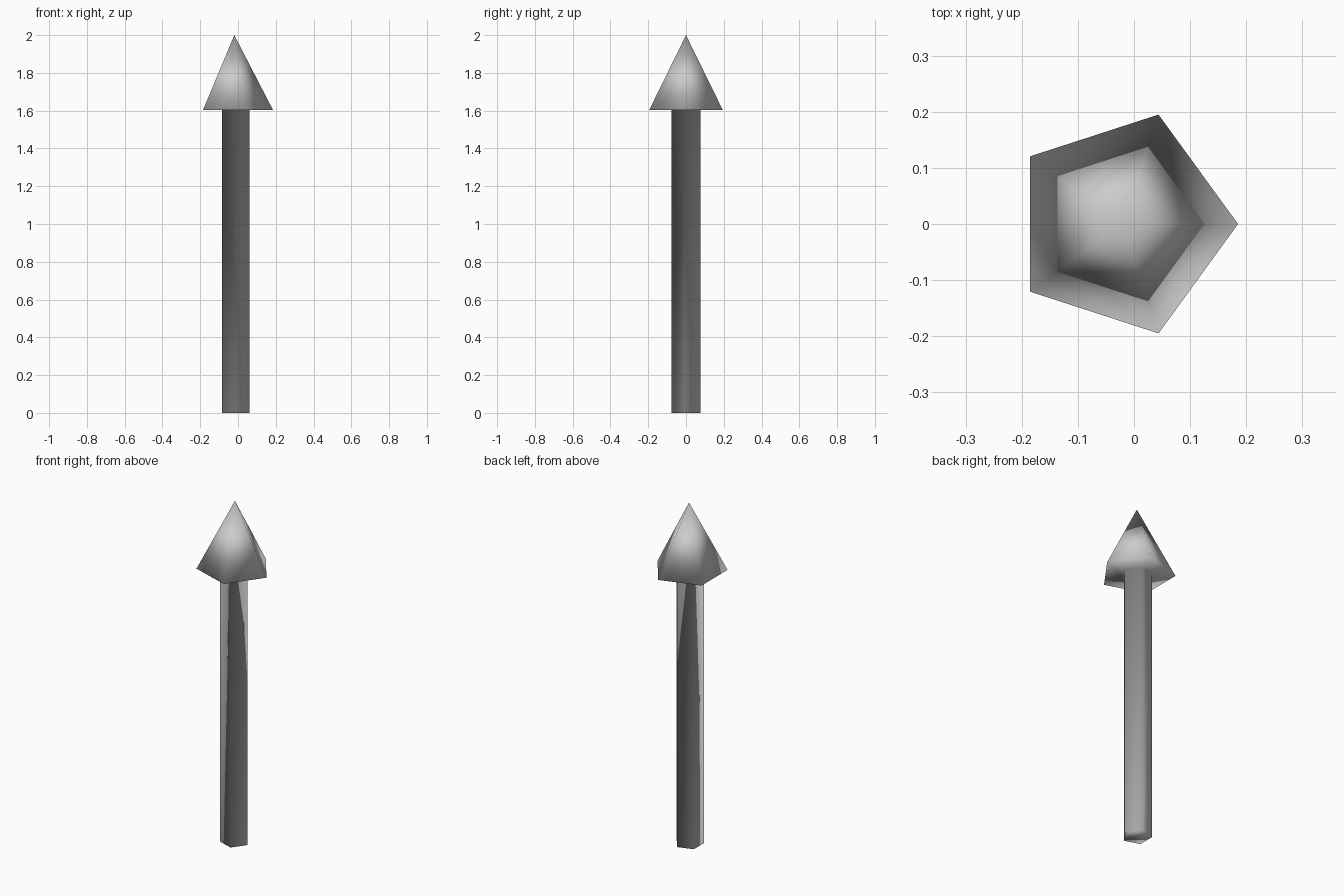
import bpy, bmesh
from math import cos, sin, pi

if "Cube" in bpy.data.objects:
    bpy.data.objects.remove(bpy.data.objects["Cube"])

SIDES = 5
CX = -0.0196  # axis offset so the pentagon's bounds are centred


def ring(bm, radius, z):
    return [bm.verts.new((CX + radius * cos(2 * pi * i / SIDES),
                          radius * sin(2 * pi * i / SIDES), z))
            for i in range(SIDES)]


def bridge(bm, low, high):
    for i in range(SIDES):
        j = (i + 1) % SIDES
        bm.faces.new((low[i], low[j], high[j], high[i]))


bm = bmesh.new()

# shaft, flaring out into the underside of the head
foot = ring(bm, 0.08, 0.0)
neck = ring(bm, 0.08, 1.603)
brim = ring(bm, 0.205, 1.603)
bm.faces.new(foot[::-1])
bridge(bm, foot, neck)
bridge(bm, neck, brim)

# pointed head
tip = bm.verts.new((CX, 0, 2.0))
for i in range(SIDES):
    bm.faces.new((brim[i], brim[(i + 1) % SIDES], tip))

bmesh.ops.recalc_face_normals(bm, faces=bm.faces)
for f in bm.faces:
    f.smooth = True

mesh = bpy.data.meshes.new("arrow")
bm.to_mesh(mesh)
bm.free()
bpy.context.collection.objects.link(bpy.data.objects.new("arrow", mesh))
